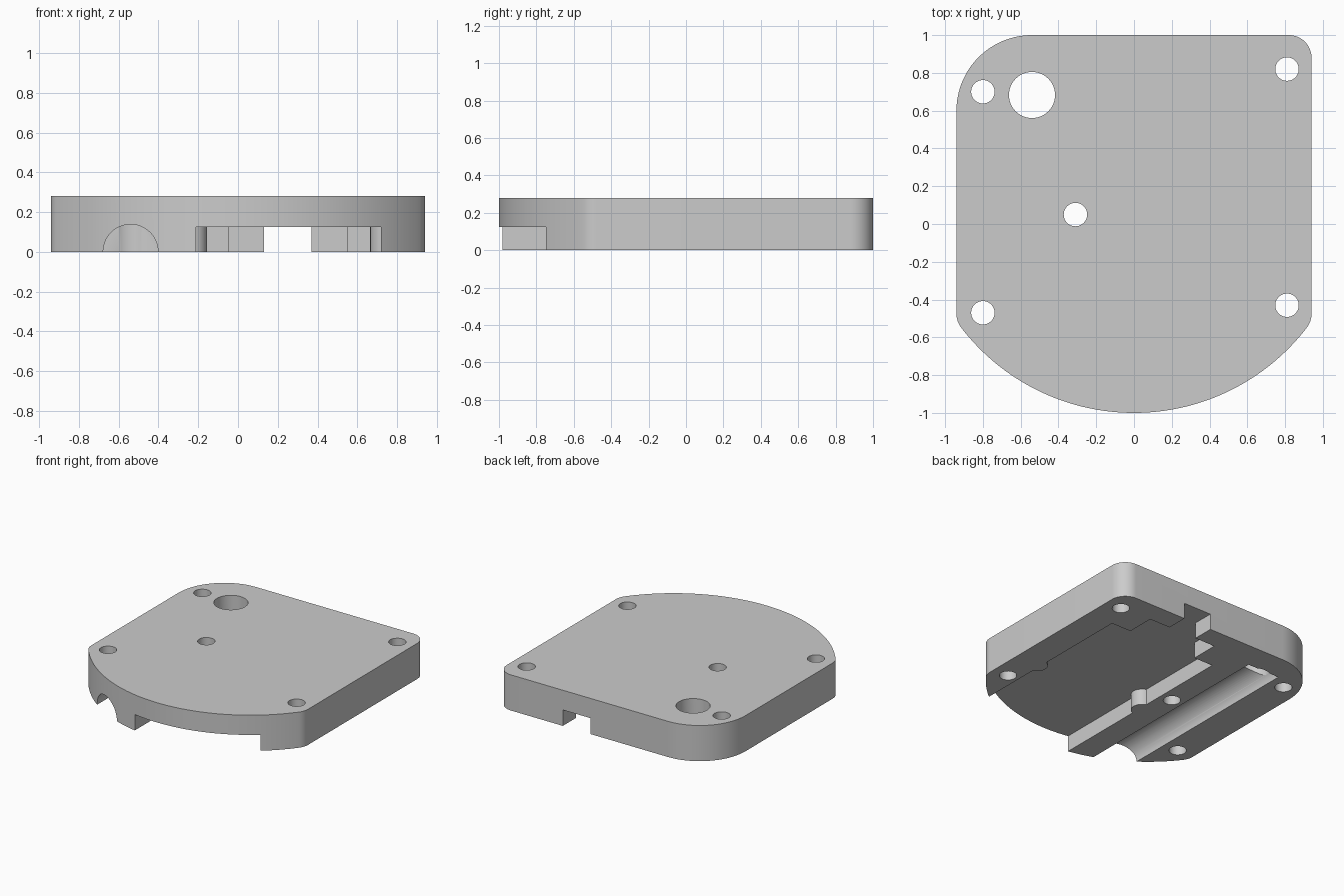
import bpy, bmesh, math
from mathutils import Matrix

cube = bpy.data.objects.get("Cube")
if cube:
    bpy.data.objects.remove(cube, do_unlink=True)

HEIGHT = 0.28
POCKET = 0.125

grey = bpy.data.materials.new("plain grey")
grey.use_nodes = True
colour = (0.6, 0.6, 0.6, 1)
grey.diffuse_color = colour
grey.node_tree.nodes["Principled BSDF"].inputs["Base Color"].default_value = colour


def arc(cx, cy, r, start, end, steps):
    """Points on an arc, angles in degrees."""
    angles = [math.radians(start + (end - start) * i / steps) for i in range(steps + 1)]
    return [(cx + r * math.cos(a), cy + r * math.sin(a)) for a in angles]


def make_object(name, bm):
    bmesh.ops.recalc_face_normals(bm, faces=bm.faces)
    mesh = bpy.data.meshes.new(name)
    bm.to_mesh(mesh)
    bm.free()
    mesh.materials.append(grey)
    obj = bpy.data.objects.new(name, mesh)
    bpy.context.collection.objects.link(obj)
    return obj


def prism(name, outline, bottom, top):
    """Extrude a flat outline straight up."""
    bm = bmesh.new()
    face = bm.faces.new([bm.verts.new((x, y, bottom)) for x, y in outline])
    result = bmesh.ops.extrude_face_region(bm, geom=[face])
    moved = [v for v in result["geom"] if isinstance(v, bmesh.types.BMVert)]
    bmesh.ops.translate(bm, verts=moved, vec=(0, 0, top - bottom))
    return make_object(name, bm)


def cut(body, cutter):
    cutter.hide_render = True
    mod = body.modifiers.new(cutter.name, "BOOLEAN")
    mod.operation = "DIFFERENCE"
    mod.solver = "EXACT"
    mod.object = cutter
    bpy.context.view_layer.objects.active = body
    bpy.ops.object.modifier_apply(modifier=mod.name)
    bpy.data.objects.remove(cutter, do_unlink=True)


# Plate outline: bowed front, small side fillets, one large back corner
tilt = math.degrees(math.atan2(0.628, 0.82))
outline = (
    arc(0, 0.153, 1.153, tilt - 180, -tilt, 64)
    + arc(0.82, -0.475, 0.12, -tilt, 0, 8)[1:]
    + arc(0.82, 0.88, 0.12, 0, 90, 16)
    + arc(-0.54, 0.6, 0.4, 90, 180, 32)
    + arc(-0.82, -0.475, 0.12, 180, 180 + tilt, 8)[:-1]
)
plate = prism("cover_plate", outline, 0, HEIGHT)

# Underside pocket: open front, rounded ribs in both walls, stepped back exit
half = math.degrees(math.acos(0.025 / 0.08))
pocket = (
    [(-0.21, -1.2), (0.72, -1.2)]
    + arc(0.745, -0.19, 0.08, 180 + half, 180 - half, 14)
    + [(0.72, 0.615), (0.55, 0.615), (0.55, 0.835), (0.37, 0.835), (0.37, 1.2)]
    + [(0.13, 1.2), (0.13, 0.835), (-0.045, 0.835), (-0.045, 0.615), (-0.21, 0.615)]
    + arc(-0.235, -0.19, 0.08, half, -half, 14)
)
cut(plate, prism("pocket_cutter", pocket, -0.1, POCKET))

# Half-round channel running from the front to the large hole
bm = bmesh.new()
start, end = -1.2, 0.79
bmesh.ops.create_cone(
    bm, cap_ends=True, segments=64, radius1=0.138, radius2=0.138, depth=end - start,
    matrix=Matrix.Translation((-0.54, (start + end) / 2, 0)) @ Matrix.Rotation(math.pi / 2, 4, "X"),
)
cut(plate, make_object("channel_cutter", bm))

# Through holes: screw holes and the large hole
screws = [(-0.8, 0.7), (0.81, 0.82), (-0.8, -0.47), (0.81, -0.43), (-0.31, 0.05)]
for x, y, r in [(x, y, 0.062) for x, y in screws] + [(-0.54, 0.683, 0.122)]:
    cut(plate, prism("hole_cutter", arc(x, y, r, 0, 360, 48)[:-1], -0.1, HEIGHT + 0.1))

# Smooth round walls, crisp rims
bpy.ops.object.select_all(action="DESELECT")
plate.select_set(True)
bpy.context.view_layer.objects.active = plate
bpy.ops.object.shade_smooth_by_angle(angle=math.radians(30))
